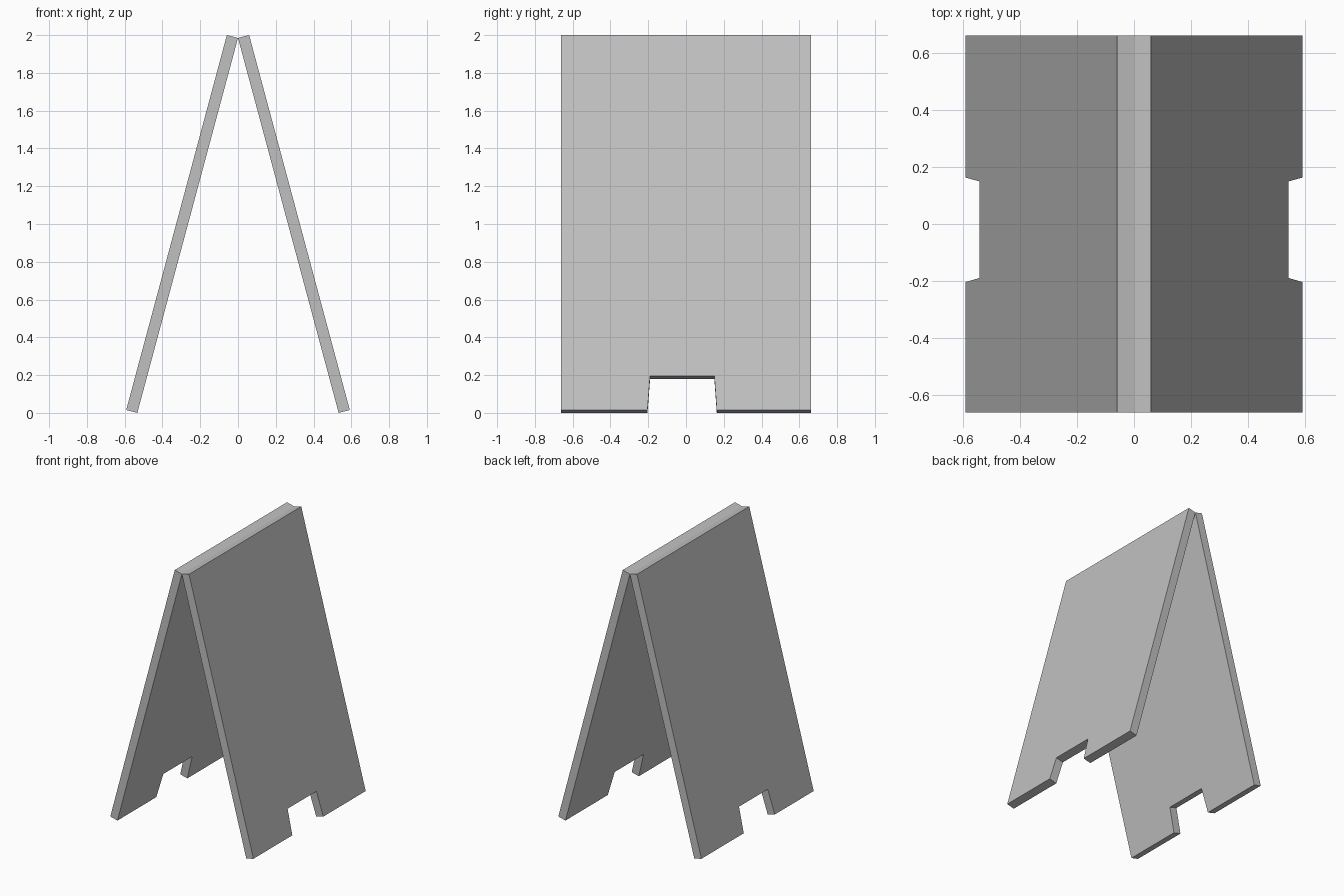
import bpy
import bmesh
from mathutils import Vector

cube = bpy.data.objects.get("Cube")
if cube:
    bpy.data.objects.remove(cube, do_unlink=True)

# Plain grey board material
GREY = (0.53, 0.53, 0.53, 1)
grey = bpy.data.materials.new("board grey")
grey.use_nodes = True
grey.diffuse_color = GREY
grey.node_tree.nodes["Principled BSDF"].inputs["Base Color"].default_value = GREY

# Board outline: (position across y, distance up the slope as a fraction)
HALF = 0.663
NOTCH = 0.091
OUTLINE = [(-HALF, 0), (-0.204, 0), (-0.19, NOTCH), (0.15, NOTCH),
           (0.163, 0), (HALF, 0), (HALF, 1), (-HALF, 1)]
FOOT = Vector((0.533, 0, 0))
RIDGE = Vector((0, 0, 1.985))
THICKNESS = Vector((0.059, 0, 0.015))


def make_board(name, side):
    """Leaning board with a foot notch; side is +1 or -1 along x."""
    bm = bmesh.new()
    verts = []
    for y, t in OUTLINE:
        p = FOOT.lerp(RIDGE, t)
        verts.append(bm.verts.new((p.x * side, y, p.z)))
    face = bm.faces.new(verts)
    extruded = bmesh.ops.extrude_face_region(bm, geom=[face], use_keep_orig=True)
    moved = [v for v in extruded["geom"] if isinstance(v, bmesh.types.BMVert)]
    offset = Vector((THICKNESS.x * side, 0, THICKNESS.z))
    bmesh.ops.translate(bm, verts=moved, vec=offset)
    bmesh.ops.recalc_face_normals(bm, faces=bm.faces)
    mesh = bpy.data.meshes.new(name)
    bm.to_mesh(mesh)
    bm.free()
    mesh.materials.append(grey)
    board = bpy.data.objects.new(name, mesh)
    bpy.context.collection.objects.link(board)


# Two boards meeting at the ridge
make_board("left_board", 1)
make_board("right_board", -1)
